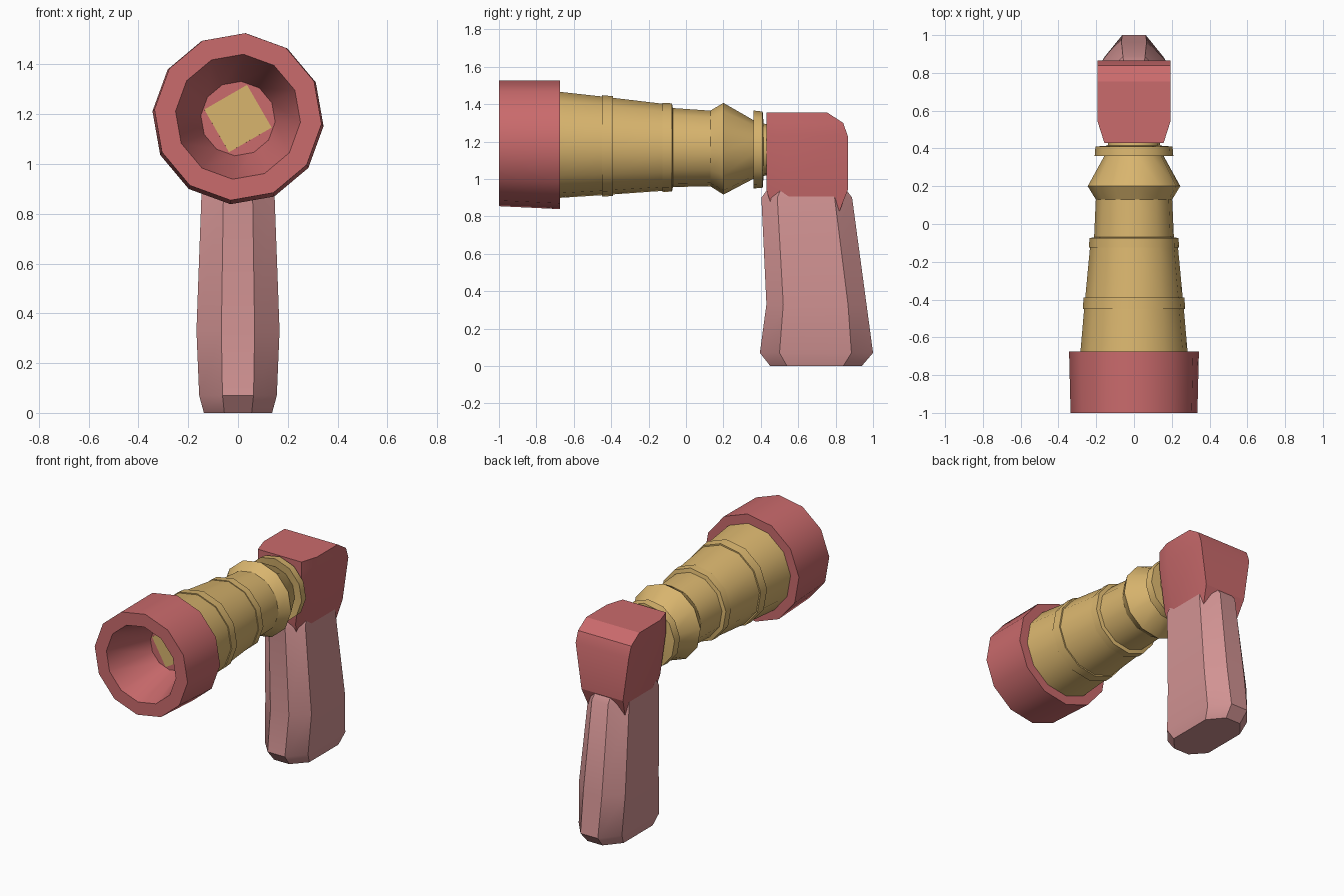
import bpy, bmesh, math

if "Cube" in bpy.data.objects:
    bpy.data.objects.remove(bpy.data.objects["Cube"])


def material(name, rgb):
    m = bpy.data.materials.new(name)
    m.diffuse_color = (*rgb, 1)
    m.use_nodes = True
    m.node_tree.nodes["Principled BSDF"].inputs["Base Color"].default_value = m.diffuse_color
    return m


RED = material("dusty red", (0.59, 0.145, 0.15))
GOLD = material("brass gold", (0.69, 0.46, 0.155))
PINK = material("pale pink", (0.64, 0.29, 0.29))


def loft(name, rings, mat, angle=30):
    """Skin a list of equal-length vertex rings and cap both ends."""
    bm = bmesh.new()
    vs = [[bm.verts.new(p) for p in r] for r in rings]
    n = len(rings[0])
    for a, b in zip(vs, vs[1:]):
        for i in range(n):
            j = (i + 1) % n
            bm.faces.new((a[i], a[j], b[j], b[i]))
    bm.faces.new(vs[0])
    bm.faces.new(vs[-1])
    bmesh.ops.recalc_face_normals(bm, faces=bm.faces)
    me = bpy.data.meshes.new(name)
    bm.to_mesh(me)
    bm.free()
    me.materials.append(mat)
    ob = bpy.data.objects.new(name, me)
    bpy.context.collection.objects.link(ob)
    bpy.ops.object.select_all(action='DESELECT')
    ob.select_set(True)
    bpy.context.view_layer.objects.active = ob
    bpy.ops.object.shade_smooth_by_angle(angle=math.radians(angle))
    return ob


def lathe(name, profile, mat, sides=12, phase=-5, angle=32):
    """Turn (y, radius) points round the slightly drooping barrel axis."""
    rings = []
    for y, r in profile:
        cz = 1.19 - 0.024 * (y + 1)
        ts = [math.radians(phase + 360 * i / sides) for i in range(sides)]
        rings.append([(r * math.cos(t), y, cz + r * math.sin(t)) for t in ts])
    return loft(name, rings, mat, angle)


# Muzzle cup with funnel-shaped bore
lathe("muzzle_cup", [(-0.675, 0.16), (-0.675, 0.345), (-1.0, 0.337),
                     (-1.0, 0.252), (-0.69, 0.15)], RED)
# Square brass plate at the bottom of the bore
lathe("bore_plate", [(-0.685, 0.14), (-0.695, 0.14)], GOLD, sides=4, phase=-15)

# Tapered barrel with bands, collar and flange
lathe("barrel", [(-0.68, 0.285), (-0.45, 0.265), (-0.45, 0.272), (-0.39, 0.268),
                 (-0.39, 0.259), (-0.125, 0.234), (-0.125, 0.239), (-0.075, 0.237),
                 (-0.07, 0.212), (0.13, 0.203), (0.20, 0.246), (0.365, 0.155),
                 (0.36, 0.209), (0.41, 0.205), (0.415, 0.14), (0.46, 0.135)], GOLD)


# Rear block: tapers towards the grip, chamfered at the top back
def block_ring(z, w, y0, y1):
    f, ym = w - 0.035, y0 + 0.11
    return [(-f, y0, z), (f, y0, z), (w, ym, z), (w, y1, z), (-w, y1, z), (-w, ym, z)]


loft("rear_block", [block_ring(*s) for s in (
    (0.80, 0.13, 0.475, 0.81), (0.94, 0.15, 0.43, 0.865), (1.23, 0.192, 0.43, 0.865),
    (1.30, 0.192, 0.43, 0.84), (1.355, 0.192, 0.43, 0.755))], RED, 20)


# Grip: eight-sided column, flared at the foot
def grip_ring(z, w, y0, y1, c):
    n = w * 0.4
    half = [(n, y0), (w, y0 + c), (w, y1 - c * 1.1), (n, y1)]
    return [(x, y, z) for x, y in half] + [(-x, y, z) for x, y in reversed(half)]


loft("grip", [grip_ring(*s) for s in (
    (0.0, 0.137, 0.45, 0.94, 0.09), (0.07, 0.156, 0.395, 1.0, 0.105),
    (0.33, 0.167, 0.43, 0.965, 0.09), (0.90, 0.146, 0.403, 0.888, 0.085),
    (0.95, 0.135, 0.44, 0.85, 0.07))], PINK, 35)
